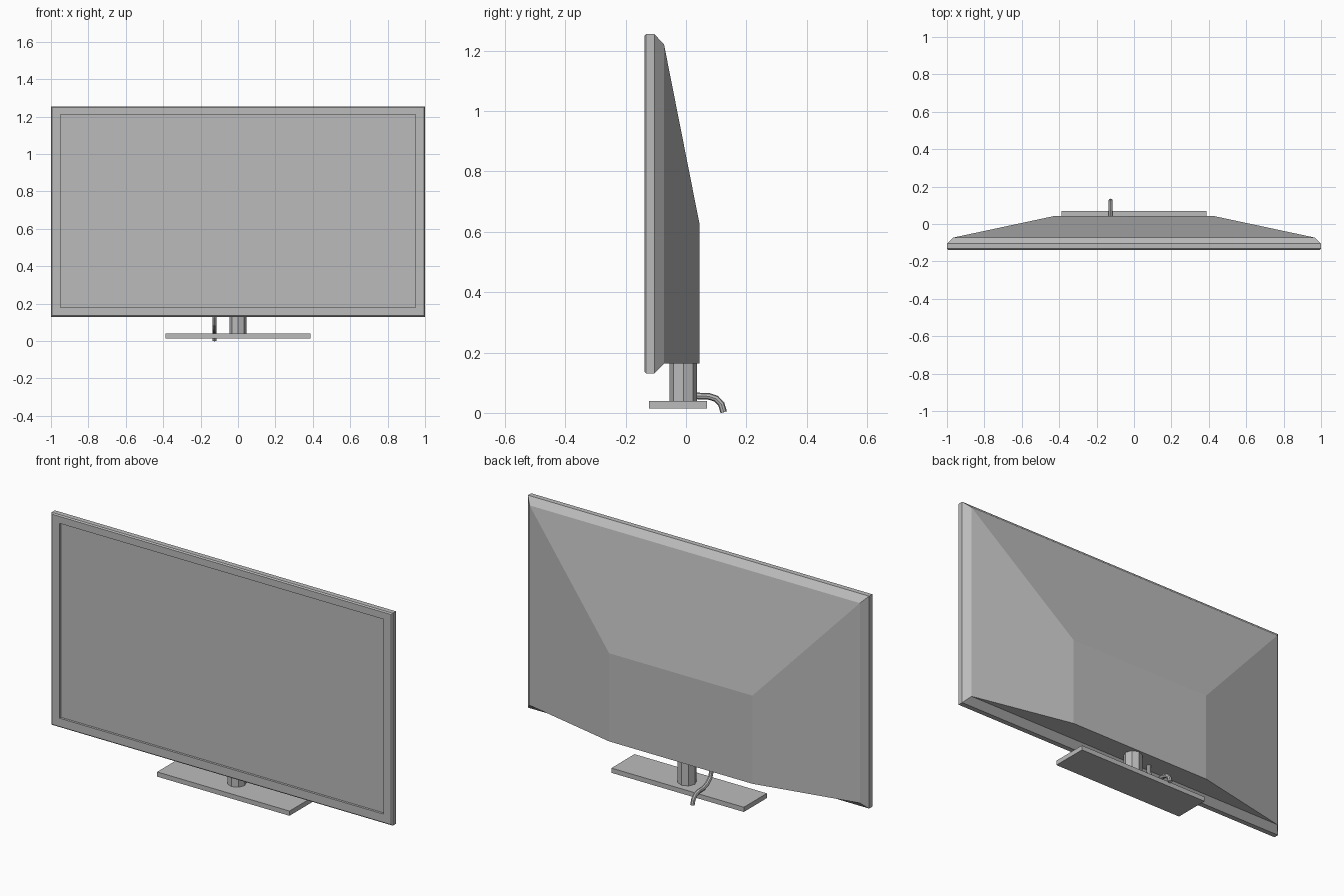
import bpy, bmesh
from math import radians
from mathutils import Matrix, Vector

cube = bpy.data.objects.get("Cube")
if cube:
    bpy.data.objects.remove(cube, do_unlink=True)

grey = bpy.data.materials.new("plain_grey")
grey.use_nodes = True
GREY = (0.5, 0.5, 0.5, 1)
grey.diffuse_color = GREY
grey.node_tree.nodes["Principled BSDF"].inputs["Base Color"].default_value = GREY


def add_object(name, bm):
    bmesh.ops.recalc_face_normals(bm, faces=bm.faces)
    mesh = bpy.data.meshes.new(name)
    bm.to_mesh(mesh)
    bm.free()
    mesh.materials.append(grey)
    obj = bpy.data.objects.new(name, mesh)
    bpy.context.collection.objects.link(obj)
    return obj


def loft_rectangles(name, rings):
    """Skin rectangles given as (y, half width, bottom, top), front to back."""
    bm = bmesh.new()
    loops = [[bm.verts.new(p) for p in
              ((-w, y, lo), (w, y, lo), (w, y, hi), (-w, y, hi))]
             for y, w, lo, hi in rings]
    for a, b in zip(loops, loops[1:]):
        for i in range(4):
            j = (i + 1) % 4
            bm.faces.new((a[i], a[j], b[j], b[i]))
    bm.faces.new(loops[0])
    bm.faces.new(loops[-1])
    return add_object(name, bm)


# Housing: recessed screen, bezel, rim, chamfer and tapered back
loft_rectangles("screen_housing", [
    (-0.126, 0.95, 0.18, 1.212),
    (-0.138, 0.95, 0.18, 1.212),
    (-0.138, 0.994, 0.136, 1.249),
    (-0.132, 1.0, 0.13, 1.255),
    (-0.105, 1.0, 0.13, 1.255),
    (-0.073, 0.968, 0.163, 1.222),
    (0.044, 0.42, 0.163, 0.63),
])

# Flat stand base
loft_rectangles("stand_base", [
    (-0.123, 0.388, 0.015, 0.04),
    (0.07, 0.388, 0.015, 0.04),
])

# Eight-sided stand column
bm = bmesh.new()
bmesh.ops.create_cone(bm, cap_ends=True, segments=8, radius1=0.046,
                      radius2=0.046, depth=0.14,
                      matrix=Matrix.Translation((0, -0.009, 0.1)))
add_object("stand_column", bm)

# Power cable: eight-sided tube hanging from the housing over the base
path = [(-0.036, 0.18), (-0.036, 0.125), (-0.024, 0.09), (0.004, 0.066),
        (0.04, 0.056), (0.075, 0.055), (0.1, 0.047), (0.117, 0.029),
        (0.125, 0.002)]
points = [Vector((-0.125, y, z)) for y, z in path]
bm = bmesh.new()
rings = []
for i, p in enumerate(points):
    along = (points[min(i + 1, len(points) - 1)] - points[max(i - 1, 0)]).normalized()
    side = Vector((0.011, 0, 0))
    rings.append([bm.verts.new(p + Matrix.Rotation(radians(45 * k), 3, along) @ side)
                  for k in range(8)])
for a, b in zip(rings, rings[1:]):
    for k in range(8):
        bm.faces.new((a[k], a[k - 1], b[k - 1], b[k]))
bm.faces.new(rings[0])
bm.faces.new(rings[-1])
add_object("power_cable", bm)
